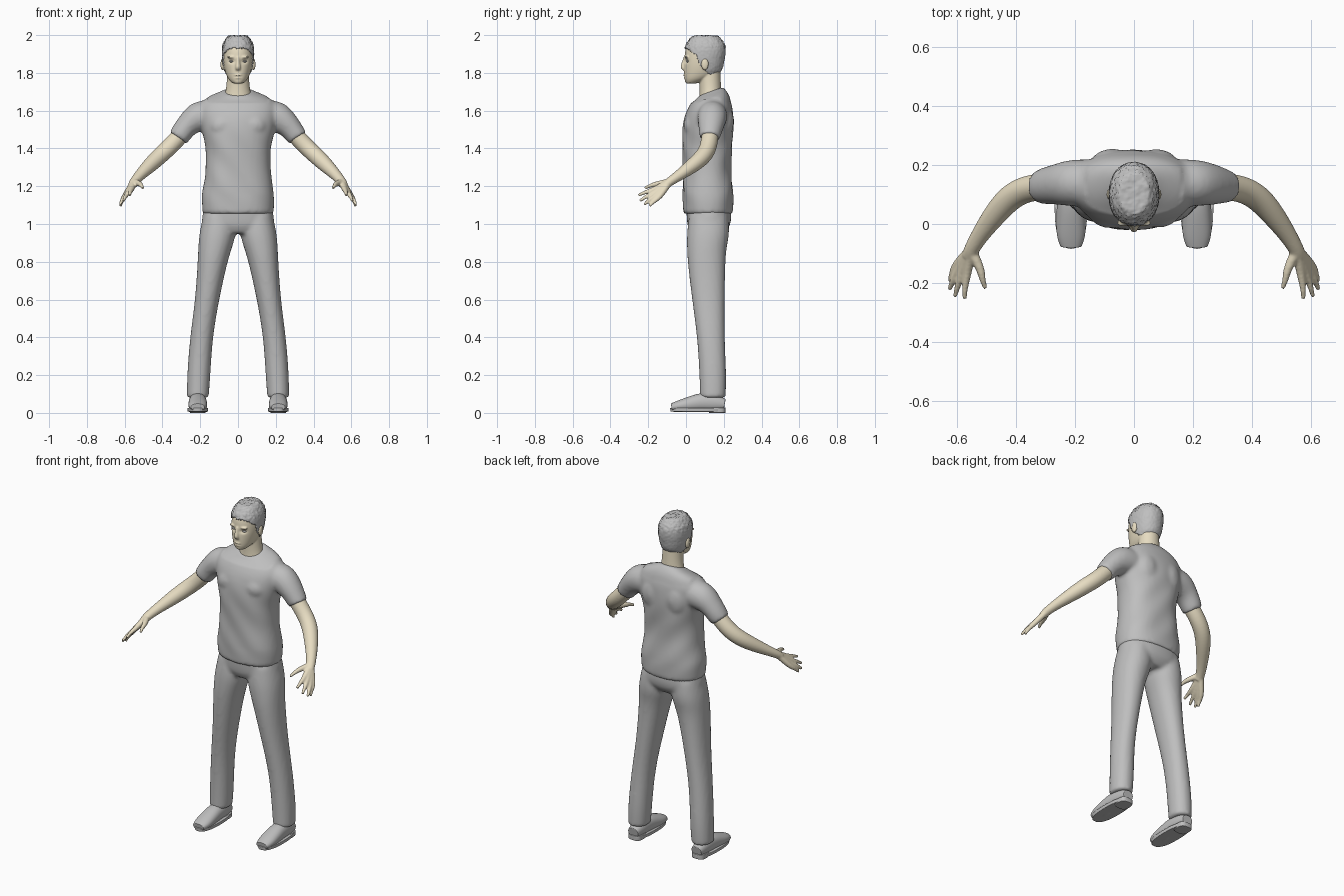
import bpy, bmesh, math, random
from mathutils import Vector, Matrix

random.seed(4)
cube = bpy.data.objects.get("Cube")
if cube:
    bpy.data.objects.remove(cube, do_unlink=True)


def material(name, rgb):
    m = bpy.data.materials.new(name)
    m.use_nodes = True
    m.diffuse_color = (*rgb, 1)
    m.node_tree.nodes["Principled BSDF"].inputs["Base Color"].default_value = (*rgb, 1)
    return m


GREY = material("cloth grey", (0.52, 0.52, 0.52))
SKIN = material("skin beige", (0.8, 0.72, 0.54))


def tube(bm, sections, side=1, level=True, power=2.0, count=16):
    """Loft closed rings through sections (x, y, z, half width, half depth)."""
    s = [Vector(p) for p in sections]
    # extra rings near both ends keep the rims crisp
    s = [s[0], s[0].lerp(s[1], 0.08)] + s[1:-1] + [s[-1].lerp(s[-2], 0.08), s[-1]]
    caps = [Vector((*e[:3], e[3] * 0.85, e[4] * 0.85)) for e in (s[0], s[-1])]
    s = [caps[0]] + s + [caps[1]]
    rings = []
    for i, p in enumerate(s):
        u, v = Vector((1, 0, 0)), Vector((0, 1, 0))
        if not level:
            a, b = s[max(i - 2, 0)], s[min(i + 2, len(s) - 1)]
            t = (Vector(b[:3]) - Vector(a[:3])).normalized()
            u = t.cross(Vector((0, 0, 1))).normalized()
            v = u.cross(t)
        ring = []
        for k in range(count):
            c, d = math.cos(math.tau * k / count), math.sin(math.tau * k / count)
            c = math.copysign(abs(c) ** (2 / power), c)
            d = math.copysign(abs(d) ** (2 / power), d)
            co = Vector(p[:3]) + u * p[3] * c + v * p[4] * d
            co.x *= side
            ring.append(bm.verts.new(co))
        rings.append(ring)
    for r, q in zip(rings, rings[1:]):
        for k in range(count):
            j = (k + 1) % count
            bm.faces.new((r[k], r[j], q[j], q[k]))
    bm.faces.new(rings[0])
    bm.faces.new(rings[-1])


def blob(bm, centre, size, side=1):
    m = Matrix.Translation((centre[0] * side, *centre[1:])) @ Matrix.Diagonal((*size, 1))
    bmesh.ops.create_uvsphere(bm, u_segments=16, v_segments=10, radius=1, matrix=m)


def finish(name, bm, mat, voxel=0, subdiv=2, deform=None, smooth=4):
    """Round the parts, fuse them into one skin, then shape that skin."""
    bmesh.ops.recalc_face_normals(bm, faces=bm.faces)
    mesh = bpy.data.meshes.new(name)
    bm.to_mesh(mesh)
    bm.free()
    obj = bpy.data.objects.new(name, mesh)
    bpy.context.collection.objects.link(obj)
    if subdiv:
        obj.modifiers.new("round", "SUBSURF").levels = subdiv
    if voxel:
        r = obj.modifiers.new("fuse", "REMESH")
        r.mode, r.voxel_size = "VOXEL", voxel
        sm = obj.modifiers.new("relax", "SMOOTH")
        sm.factor, sm.iterations = 0.5, smooth
    graph = bpy.context.evaluated_depsgraph_get()
    done = bpy.data.meshes.new_from_object(obj.evaluated_get(graph))
    obj.modifiers.clear()
    obj.data = done
    done.name = name
    if deform:
        for v, n in [(v, v.normal.copy()) for v in done.vertices]:
            v.co = deform(v.co.copy(), n)
    done.materials.clear()
    done.materials.append(mat)
    done.shade_smooth()
    return obj


# Shirt: torso, shoulder blades, chest and sleeves
def drape(co, n):
    fade = max(0, min(1, (1.6 - co.z) / 0.2)) * max(0, min(1, (co.z - 1.06) / 0.1))
    co += n * 0.004 * fade * math.sin(30 * co.x + 14 * co.z) * math.sin(17 * co.z + 8 * co.x)
    if co.z > 1.64 and abs(co.x) < 0.16:
        co.z += (co.y - 0.13) * 0.35 * (co.z - 1.64) / 0.06
    return co


bm = bmesh.new()
tube(bm, [(0, .117, 1.055, .19, .132), (0, .117, 1.13, .192, .137), (0, .115, 1.2, .188, .135),
          (0, .11, 1.3, .166, .128), (0, .112, 1.4, .173, .134), (0, .115, 1.5, .195, .138),
          (0, .122, 1.58, .215, .13), (0, .132, 1.635, .21, .112), (0, .138, 1.672, .165, .09),
          (0, .135, 1.692, .095, .07), (0, .13, 1.702, .076, .066)], power=2.25, count=24)
for s in (1, -1):
    blob(bm, (.075, .2, 1.54), (.075, .056, .1), s)
    blob(bm, (.08, .04, 1.52), (.075, .056, .065), s)
    tube(bm, [(.1, .14, 1.575, .08, .085), (.2, .14, 1.575, .082, .086), (.255, .135, 1.54, .074, .07),
              (.29, .13, 1.495, .064, .06), (.318, .125, 1.455, .057, .054)], s, level=False)
finish("shirt", bm, GREY, 0.011, deform=drape)

# Trousers: hips and two legs
bm = bmesh.new()
tube(bm, [(0, .118, 1.1, .178, .118), (0, .123, 1.03, .193, .12), (0, .12, .985, .195, .113),
          (0, .115, .95, .15, .085)], power=2.3, count=24)
for s in (1, -1):
    tube(bm, [(.1, .12, 1.05, .085, .105), (.107, .118, .95, .1, .116), (.12, .11, .88, .092, .107),
              (.135, .108, .8, .08, .102), (.163, .118, .6, .064, .088), (.195, .132, .4, .061, .073),
              (.208, .143, .2, .063, .073), (.213, .142, .08, .059, .069)], s, power=2.15)
finish("trousers", bm, GREY, 0.011)

# Shoes: upper, sole and heel on each side
for s, label in ((1, "left"), (-1, "right")):
    bm = bmesh.new()
    tube(bm, [(.213, .205, .045, .034, .03), (.213, .15, .055, .045, .05), (.213, .08, .058, .048, .05),
              (.213, .02, .045, .051, .043), (.213, -.04, .036, .051, .03),
              (.213, -.077, .03, .036, .02)], s, level=False, power=2.2)
    finish(label + "_shoe", bm, GREY)
    bm = bmesh.new()
    tube(bm, [(.213, .062, .006, .054, .145), (.213, .062, .026, .056, .147)], s, power=2.5, count=32)
    tube(bm, [(.213, .165, 0, .042, .044), (.213, .165, .028, .043, .045)], s, power=3, count=24)
    finish(label + "_sole", bm, GREY, subdiv=1)

# Arms with hands: every finger starts at the wrist so the palm forms between them
wrist = (.551, -.088, 1.223)
fingers = [((.565, -.172, 1.18), (.573, -.252, 1.152)), ((.583, -.17, 1.163), (.605, -.245, 1.122)),
           ((.597, -.158, 1.148), (.624, -.222, 1.103)), ((.605, -.14, 1.14), (.622, -.193, 1.095)),
           ((.517, -.155, 1.212), (.502, -.218, 1.19))]
for s, label in ((1, "left"), (-1, "right")):
    bm = bmesh.new()
    tube(bm, [(.23, .135, 1.56, .045, .045), (.312, .127, 1.46, .047, .047), (.37, .118, 1.40, .046, .046),
              (.42, .09, 1.355, .046, .045), (.465, .04, 1.312, .042, .041), (.52, -.035, 1.258, .031, .029),
              (*wrist, .026, .024), (.558, -.11, 1.205, .026, .022)], s, level=False)
    for knuckle, tip in fingers:
        w, k, t = Vector(wrist), Vector(knuckle), Vector(tip)
        bend = k.lerp(t, 0.5) + Vector((0.003, -0.003, 0.003))
        path = zip((w, k, bend, t), (.02, .0155, .011, .008))
        tube(bm, [(*p, r, r) for p, r in path], s, level=False, count=10)
    finish(label + "_arm", bm, SKIN, 0.0055, smooth=3)

# Head and neck
skull = [(0, .03, 1.745, .028, .03), (0, .055, 1.765, .052, .064), (0, .085, 1.8, .068, .097),
         (0, .089, 1.84, .077, .101), (0, .095, 1.88, .081, .104), (0, .098, 1.92, .081, .105),
         (0, .1, 1.955, .071, .092), (0, .1, 1.985, .045, .06)]
EYE = Vector((.034, -.005, 1.862))


def sockets(co, n):
    d = Vector((abs(co.x), co.y, co.z)) - EYE
    co.y += 0.011 * math.exp(-(d.x / .016) ** 2 - (d.z / .01) ** 2 - (d.y / .03) ** 2)
    if co.y < 0.03:  # mouth line
        co.y += 0.004 * math.exp(-((co.z - 1.781) / .003) ** 2 - (co.x / .02) ** 4)
    return co


bm = bmesh.new()
tube(bm, skull, power=2.15, count=20)
tube(bm, [(0, .13, 1.64, .085, .062), (0, .13, 1.7, .066, .058), (0, .127, 1.76, .06, .058),
          (0, .125, 1.83, .058, .058)])
tube(bm, [(0, -.002, 1.885, .009, .012), (0, -.011, 1.85, .011, .014), (0, -.016, 1.829, .016, .016),
          (0, -.01, 1.815, .013, .01)], count=10)
blob(bm, (0, .0, 1.788), (.024, .016, .006))
blob(bm, (0, .002, 1.774), (.02, .015, .006))
blob(bm, (0, .012, 1.755), (.024, .018, .013))
for s in (1, -1):
    blob(bm, (.083, .1, 1.845), (.01, .02, .032), s)
    blob(bm, (.034, .004, 1.884), (.026, .013, .006), s)
finish("head", bm, SKIN, 0.0045, deform=sockets, smooth=3)

bm = bmesh.new()
for s in (1, -1):
    blob(bm, (.034, .013, 1.861), (.013, .011, .006), s)
finish("eyes", bm, GREY, subdiv=0)

# Hair: a tousled cap cut along the hairline
HAIRLINE = [(-1, 1.932), (0, 1.932), (.055, 1.895), (.075, 1.84), (.11, 1.805), (.16, 1.765), (1, 1.765)]


def hairline(y):
    for (a, za), (b, zb) in zip(HAIRLINE, HAIRLINE[1:]):
        if y <= b:
            return za + (zb - za) * (y - a) / (b - a)


def tousle(co, n):
    return co + n * random.uniform(-.0025, .004) * (1 if co.z > 1.93 else 0.35)


bm = bmesh.new()
tube(bm, [(x, y + .003, 1.74 + (z - 1.74) * 1.045, a + .006, b + .007) for x, y, z, a, b in skull],
     power=2.15, count=20)
hair = finish("hair", bm, GREY, 0.007, deform=tousle, smooth=2)
bm = bmesh.new()
bm.from_mesh(hair.data)
low = [f for f in bm.faces if f.calc_center_median().z < hairline(f.calc_center_median().y)]
bmesh.ops.delete(bm, geom=low, context="FACES")
bm.to_mesh(hair.data)
bm.free()
thick = hair.modifiers.new("thickness", "SOLIDIFY")
thick.thickness, thick.offset = 0.01, -1
